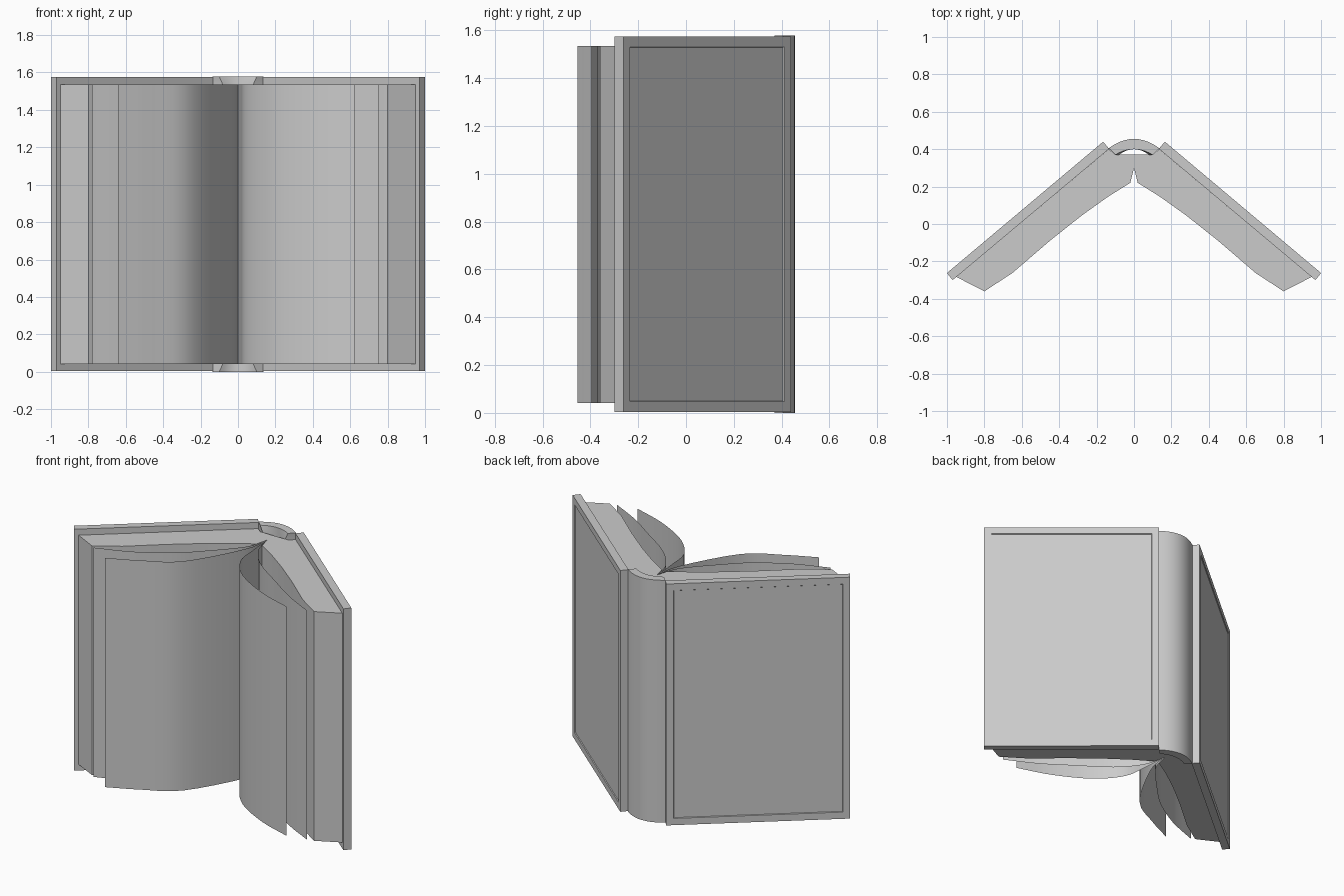
import bpy, bmesh, math
from mathutils import Vector

if "Cube" in bpy.data.objects:
    bpy.data.objects.remove(bpy.data.objects["Cube"], do_unlink=True)

grey = bpy.data.materials.new("plain grey")
grey.use_nodes = True
GREY = (0.6, 0.6, 0.6, 1)
grey.diffuse_color = GREY
grey.node_tree.nodes["Principled BSDF"].inputs["Base Color"].default_value = GREY


def finish(name, bm, smooth=None):
    mesh = bpy.data.meshes.new(name)
    bm.to_mesh(mesh)
    bm.free()
    mesh.materials.append(grey)
    ob = bpy.data.objects.new(name, mesh)
    bpy.context.collection.objects.link(ob)
    if smooth:
        bpy.ops.object.select_all(action='DESELECT')
        ob.select_set(True)
        bpy.context.view_layer.objects.active = ob
        bpy.ops.object.shade_smooth_by_angle(angle=math.radians(smooth))
    return ob


def prism(points, z0, z1):
    """Closed outline in plan, extruded upwards."""
    bm = bmesh.new()
    face = bm.faces.new([bm.verts.new((x, y, z0)) for x, y in points])
    top = bmesh.ops.extrude_face_region(bm, geom=[face])["geom"]
    for v in top:
        if isinstance(v, bmesh.types.BMVert):
            v.co.z = z1
    bmesh.ops.recalc_face_normals(bm, faces=bm.faces)
    return bm


def curve_points(pts, steps=4):
    """Smooth path through a few plan points (Catmull-Rom)."""
    p = [Vector(q) for q in pts]
    p = [2 * p[0] - p[1]] + p + [2 * p[-1] - p[-2]]
    out = []
    for a, b, c, d in zip(p, p[1:], p[2:], p[3:]):
        for i in range(steps):
            t = i / steps
            out.append(0.5 * (2 * b + (c - a) * t + (2 * a - 5 * b + 4 * c - d) * t * t
                              + (3 * b - a - 3 * c + d) * t ** 3))
    return out + [p[-2]]


# Covers: boards with a shallow sunk panel on the outside
for name, s in (("right_cover", -1), ("left_cover", 1)):
    bm = prism([(s * x, y) for x, y in
                ((0.165, 0.44), (1.0, -0.262), (0.97, -0.30), (0.133, 0.402))], 0.003, 1.575)
    outer = max(bm.faces, key=lambda f: f.normal.dot(Vector((s * 0.64, 0.77, 0))))
    bmesh.ops.inset_region(bm, faces=[outer], thickness=0.062)
    bmesh.ops.inset_region(bm, faces=[outer], thickness=0.004, depth=-0.005)
    finish(name, bm)

# Page block: one prism, symmetrical about the gutter
half = [(0.02, 0.22), (0.14, 0.145), (0.28, 0.045), (0.45, -0.09), (0.65, -0.262),
        (0.80, -0.36), (0.95, -0.283), (0.135, 0.40), (0.10, 0.372)]
outline = [(0, 0.30)] + half + [(-x, y) for x, y in reversed(half)]
finish("page_block", prism(outline, 0.042, 1.535), 25)

# Spine: curved shell whose inner side flares at head and tail
bm = bmesh.new()
N = 10
rows = []
for z, k in ((0.0, 1.0), (0.045, 0.8), (1.533, 0.8), (1.578, 1.0)):
    us = [i / N * 2 - 1 for i in range(N + 1)]
    ring = [(0.135 * u, 0.455 - 0.05 * u * u) for u in us]
    ring += [(0.10 * k * u, 0.40 - 0.03 * u * u) for u in reversed(us)]
    rows.append([bm.verts.new((x, y, z)) for x, y in ring])
n = len(rows[0])
for low, high in zip(rows, rows[1:]):
    for i in range(n):
        j = (i + 1) % n
        bm.faces.new((low[i], low[j], high[j], high[i]))
for row in (rows[0], rows[-1]):
    for i in range(N):
        bm.faces.new((row[i], row[i + 1], row[n - 2 - i], row[n - 1 - i]))
bmesh.ops.recalc_face_normals(bm, faces=bm.faces)
finish("spine", bm, 35)

# Loose sheets: single curling pages fanning out of the gutter
SHEETS = {
    "right_top_sheet": [(0, 0.30), (-0.035, 0.12), (-0.236, -0.227), (-0.45, -0.362), (-0.64, -0.453)],
    "right_lower_sheet": [(0, 0.30), (-0.05, 0.15), (-0.236, -0.055), (-0.36, -0.168),
                          (-0.56, -0.29), (-0.78, -0.375)],
    "left_top_sheet": [(0, 0.30), (0.015, 0.12), (0.04, -0.035), (0.17, -0.19),
                       (0.40, -0.32), (0.625, -0.395)],
    "left_lower_sheet": [(0, 0.30), (0.04, 0.15), (0.166, 0.0), (0.366, -0.14),
                         (0.56, -0.27), (0.755, -0.37)],
}
for name, pts in SHEETS.items():
    bm = bmesh.new()
    cols = [[bm.verts.new((p.x, p.y, z)) for z in (0.042, 1.535)] for p in curve_points(pts)]
    for a, b in zip(cols, cols[1:]):
        f = (a[0], b[0], b[1], a[1])
        bm.faces.new(f if pts[-1][0] > 0 else f[::-1])
    finish(name, bm, 60)
